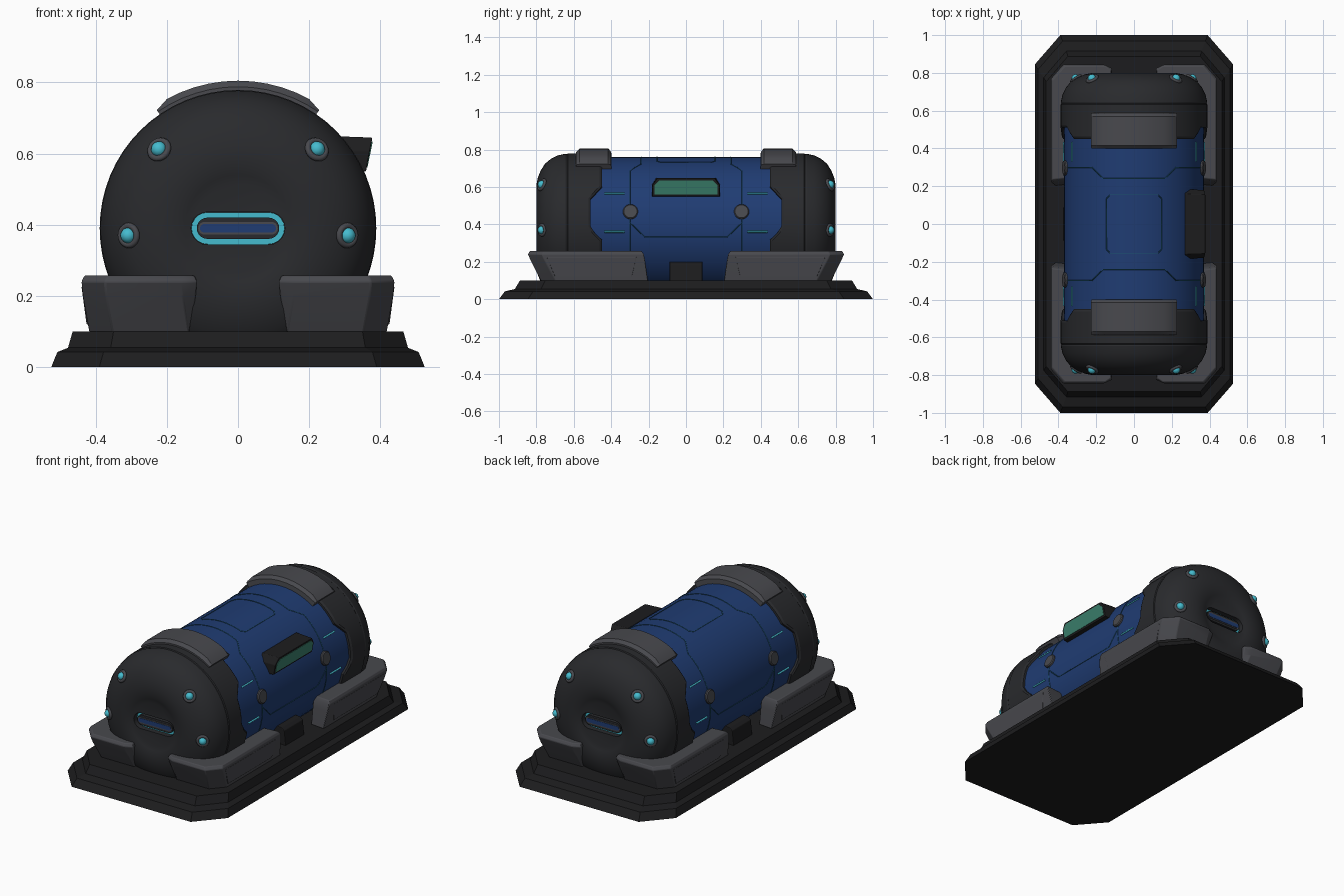
import bpy, bmesh, math
from mathutils import Vector

if "Cube" in bpy.data.objects:
    bpy.data.objects.remove(bpy.data.objects["Cube"])

CZ, R = 0.39, 0.37          # capsule axis height, blue shell radius


def material(name, *rgb):
    m = bpy.data.materials.new(name)
    m.diffuse_color = (*rgb, 1)
    m.use_nodes = True
    m.node_tree.nodes["Principled BSDF"].inputs["Base Color"].default_value = m.diffuse_color
    return m


DARK = material("dark", .022, .023, .026)
BLACK = material("black", .012, .012, .013)
GREY = material("grey", .065, .066, .075)
BLUE = material("blue", .014, .045, .17)
CYAN = material("cyan", .06, .5, .62)
TEAL = material("teal_line", .012, .09, .16)
GREEN = material("green", .045, .22, .155)


def smooth(ob, deg=30):
    bpy.ops.object.select_all(action='DESELECT')
    ob.select_set(True)
    bpy.context.view_layer.objects.active = ob
    bpy.ops.object.shade_smooth_by_angle(angle=math.radians(deg))


def loft(name, loops, mat, bevel=0, shade=True):
    """Skin a list of equal-sized closed loops and cap both ends."""
    bm = bmesh.new()
    rows = [[bm.verts.new(p) for p in loop] for loop in loops]
    n = len(rows[0])
    for a, b in zip(rows, rows[1:]):
        for i in range(n):
            bm.faces.new((a[i], a[(i + 1) % n], b[(i + 1) % n], b[i]))
    bm.faces.new(rows[0][::-1])
    bm.faces.new(rows[-1])
    bmesh.ops.recalc_face_normals(bm, faces=bm.faces)
    me = bpy.data.meshes.new(name)
    bm.to_mesh(me)
    bm.free()
    ob = bpy.data.objects.new(name, me)
    bpy.context.collection.objects.link(ob)
    me.materials.append(mat)
    if bevel:
        mod = ob.modifiers.new("bevel", 'BEVEL')
        mod.width, mod.segments = bevel, 2
    if shade:
        smooth(ob)
    return ob


def polar(r, a, y):
    return Vector((r * math.sin(a), y, CZ + r * math.cos(a)))


def circle(r, y, n=64):
    return [polar(r, math.tau * i / n, y(math.tau * i / n) if callable(y) else y) for i in range(n)]


def stadium(hx, hz, y, n=10):
    pts = []
    for s, start in ((1, -90), (-1, 90)):
        for i in range(n + 1):
            t = math.radians(start + 180 * i / n)
            pts.append((s * (hx - hz) + hz * math.cos(t), y, CZ + hz * math.sin(t)))
    return pts


def octagon(hx, hy, cx, cy, z):
    q = [(hx, hy - cy), (hx - cx, hy)]
    q += [(-x, y) for x, y in q[::-1]]
    q += [(-x, -y) for x, y in q]
    return [(x, y, z) for x, y in q]


def surface_line(name, pts, mat, width=.0025, r=R + .0005):
    """Thin bead following (degrees, y) points over the shell."""
    cu = bpy.data.curves.new(name, 'CURVE')
    cu.dimensions, cu.bevel_depth, cu.bevel_resolution = '3D', width, 0
    path = []
    for (a0, y0), (a1, y1) in zip(pts, pts[1:]):
        k = max(1, int(abs(a1 - a0) / 5))
        path += [polar(r, math.radians(a0 + (a1 - a0) * i / k), y0 + (y1 - y0) * i / k) for i in range(k)]
    path.append(polar(r, math.radians(pts[-1][0]), pts[-1][1]))
    sp = cu.splines.new('POLY')
    sp.points.add(len(path) - 1)
    for p, v in zip(sp.points, path):
        p.co = (*v, 1)
    ob = bpy.data.objects.new(name, cu)
    bpy.context.collection.objects.link(ob)
    cu.materials.append(mat)


# Stepped plinth
loft("plinth", [octagon(.525, 1.0, .135, .155, 0), octagon(.508, .968, .13, .15, .042),
                octagon(.478, .915, .12, .14, .054), octagon(.465, .888, .115, .135, .1)], BLACK, shade=False)

# Blue shell
loft("shell", [circle(R, -.6), circle(R, .6)], BLUE)


# End caps with stepped inner edge and slot recess
def cap_edge(a):
    d = math.degrees(min(a, math.tau - a))
    if d < 57 or d > 100:
        return .45
    return .45 + .06 * min(1, (d - 57) / 10, (100 - d) / 7)


CAP = [(.389, .632), (.385, .637), (.385, .642), (.387, .647), (.379, .685), (.362, .72), (.335, .753),
       (.3, .776), (.26, .792), (.22, .8), (.175, .8), (.15, .793), (.125, .786)]
for sy, end in ((-1, "front"), (1, "back")):
    loops = [circle(.1, sy * .42), circle(.36, lambda a: sy * cap_edge(a)),
             circle(.382, lambda a: sy * cap_edge(a)), circle(.389, lambda a: sy * (cap_edge(a) + .012))]
    cap = loft(end + "_cap", loops + [circle(r, sy * y) for r, y in CAP], DARK, shade=False)
    cutter = loft(end + "_slot_cutter", [stadium(.132, .046, sy * .745), stadium(.132, .046, sy * .85)], DARK)
    cutter.hide_render = True
    cutter.hide_set(True)
    mod = cap.modifiers.new("slot", 'BOOLEAN')
    mod.operation, mod.object, mod.solver = 'DIFFERENCE', cutter, 'EXACT'
    bpy.context.view_layer.objects.active = cap
    bpy.ops.object.modifier_apply(modifier="slot")
    smooth(cap, 28)
    for part, hx, hz, y, m in (("slot_glow", .131, .045, .757, CYAN), ("slot_plate", .116, .03, .776, DARK),
                               ("slot_rim", .112, .018, .779, GREY), ("slot_bar", .107, .012, .781, BLUE)):
        loft(f"{end}_{part}", [stadium(hx, hz, sy * .74), stadium(hx, hz, sy * y)], m)

    # Lamps on the caps
    for sx in (-1, 1):
        for x, z in ((.22, .61), (.305, .37)):
            n = Vector((sx * x, sy * .45, z - CZ)).normalized()
            pos = Vector((sx * x, sy * .766, z))
            rot = n.to_track_quat('Z', 'Y').to_euler()
            bpy.ops.mesh.primitive_torus_add(major_radius=.027, minor_radius=.009, major_segments=24,
                                             minor_segments=8, location=pos + n * .004, rotation=rot)
            bpy.context.object.name = end + "_lamp_ring"
            bpy.context.object.data.materials.append(GREY)
            smooth(bpy.context.object, 60)
            bpy.ops.mesh.primitive_uv_sphere_add(radius=.022, segments=20, ring_count=10,
                                                 location=pos + n * .006, rotation=rot)
            bpy.context.object.name = end + "_lamp"
            bpy.context.object.data.materials.append(CYAN)
            smooth(bpy.context.object, 60)

    # Curved armour pad over the joint
    section = [(.36, .398), (.398, .4), (.415, .416), (.415, .57), (.398, .587), (.36, .587)]
    loops = []
    for i in range(13):
        a = math.radians(-34.5 + 69 * i / 12)
        shrink = .012 if i in (0, 12) else 0
        loops.append([polar(r - (shrink if r > .4 else 0), a, sy * y) for r, y in section])
    loft(end + "_top_pad", loops, GREY)

    # Corner cradles
    plan = [(.44, .225), (.44, .77), (.375, .845), (.16, .845), (.115, .825), (.12, .74),
            (.25, .72), (.31, .66), (.33, .56), (.33, .235)]
    for sx in (-1, 1):
        def ring(dx, dy, z, d_end=0):
            pts = []
            for i, (x, y) in enumerate(plan):
                x2 = x - dx if i < 4 else x + (dx if i == 4 else 0)
                y2 = y - dy if 1 <= i <= 4 else y + (d_end if i in (0, 9) else 0)
                pts.append((sx * x2, sy * y2, z))
            return pts
        cradle = loft(f"{end}_cradle", [ring(.022, .07, .098, -.022), ring(.004, .018, .2, -.008),
                                        ring(0, 0, .24), ring(.008, .01, .257, .012)], GREY, .004)
        # Raised side panel on the cradle
        loft(f"{end}_cradle_panel", [[(sx * (x + o), sy * y, z) for x, y, z in
             ((.42, .29, .12), (.42, .7, .12), (.434, .745, .225), (.434, .265, .225))] for o in (-.01, .006)],
             GREY, .002, False)

# Side details
for sx, side in ((-1, "left"), (1, "right")):
    loft(side + "_foot", [[(sx * x, y, z) for x, z in ((.24, .09), (.375, .09), (.365, .185), (.345, .2), (.24, .2))]
                          for y in (-.088, .088)], BLACK, .004, False)
    for sy in (-1, 1):
        n = Vector((sx * math.cos(.21), 0, math.sin(.21)))
        bpy.ops.mesh.primitive_cylinder_add(vertices=24, radius=.04, depth=.03,
                                            location=Vector((0, sy * .297, CZ)) + n * .367,
                                            rotation=n.to_track_quat('Z', 'Y').to_euler())
        stud = bpy.context.object
        stud.name = side + "_stud"
        stud.data.materials.append(GREY)
        mod = stud.modifiers.new("bevel", 'BEVEL')
        mod.width = .005
        smooth(stud)
        for d in (62, 94.5):
            surface_line(side + "_light_strip", [(sx * d, sy * .33), (sx * d, sy * .435)], CYAN, .006)
    surface_line(side + "_lower_hatch", [(sx * 87, -.3), (sx * 99, -.22), (sx * 99, .22), (sx * 87, .3)], TEAL)

# Panel seams round the shell
for sy in (-1, 1):
    surface_line("seam", [(-135, sy * .3), (-37, sy * .3), (-26, sy * .24), (26, sy * .24),
                          (37, sy * .3), (135, sy * .3)], TEAL)
surface_line("top_hatch", [(-23, -.135), (-20, -.155), (20, -.155), (23, -.135), (23, .135), (20, .155),
                           (-20, .155), (-23, .135), (-23, -.135)], TEAL)

# Console with screen on the right side
def console_loop(s, x_top, x_bot, z0=.55, z1=.645):
    zm = (z0 + z1) / 2
    hz = (z1 - z0) / 2 - s
    w = .18 - s
    pts = [(-w, -hz), (w, -hz), (w, .012), (w - .025, hz), (-w + .025, hz), (-w, .012)]
    return [(x_bot + (x_top - x_bot) * (z + hz) / (2 * hz), y, zm + z) for y, z in pts]


loft("console", [console_loop(-.004, .27, .27), console_loop(0, .378, .36)], BLACK, .003, False)
loft("console_screen", [console_loop(.011, .35, .34), console_loop(.011, .379, .364)], GREEN, shade=False)
